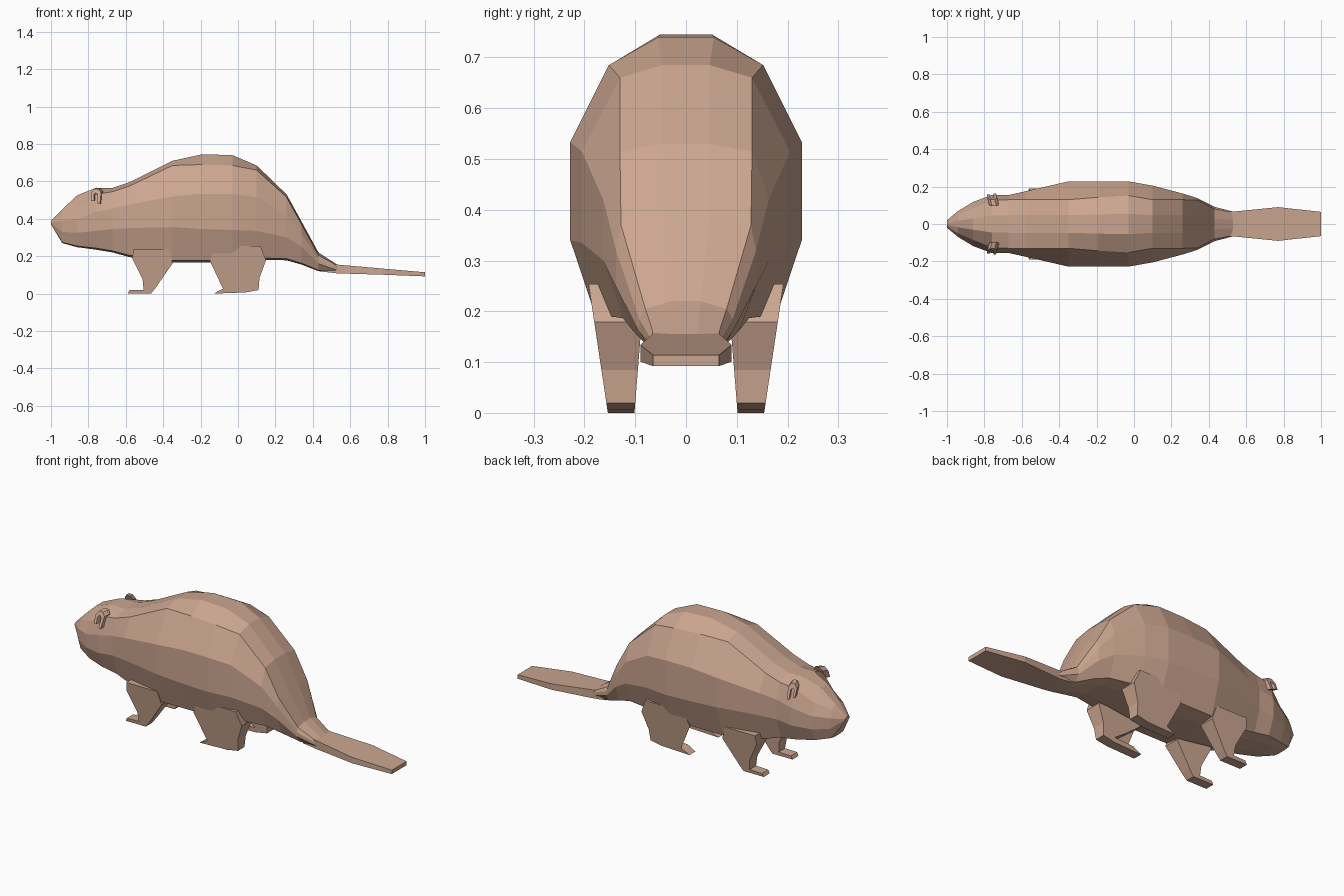
import bpy, bmesh

fur = bpy.data.materials.new("fur")
fur.diffuse_color = (0.60, 0.38, 0.28, 1)


def make_object(name, rings):
    """Skin a list of equal-length rings and cap both ends."""
    bm = bmesh.new()
    loops = [[bm.verts.new(p) for p in ring] for ring in rings]
    n = len(loops[0])
    for a, b in zip(loops, loops[1:]):
        for i in range(n):
            j = (i + 1) % n
            bm.faces.new((a[i], a[j], b[j], b[i]))
    bm.faces.new(loops[0])
    bm.faces.new(loops[-1])
    # long concave caps are split so they stay flat
    bmesh.ops.triangulate(bm, faces=[f for f in bm.faces if len(f.verts) > 4])
    bmesh.ops.recalc_face_normals(bm, faces=bm.faces)
    mesh = bpy.data.meshes.new(name)
    bm.to_mesh(mesh)
    bm.free()
    obj = bpy.data.objects.new(name, mesh)
    bpy.context.collection.objects.link(obj)
    mesh.materials.append(fur)
    return obj


def mirror_y(obj):
    mod = obj.modifiers.new("mirror", 'MIRROR')
    mod.use_axis = (False, True, False)
    mod.use_clip = False


# Body and head stations: x, back z, shoulder z, upper side z, lower side z,
# belly z, shoulder half width, full half width
stations = [
    (-1.00, .390, .386, .382, .378, .370, .012, .020),
    (-0.94, .450, .435, .390, .330, .270, .050, .070),
    (-0.86, .525, .460, .400, .325, .248, .085, .118),
    (-0.76, .565, .530, .435, .335, .235, .125, .155),
    (-0.67, .565, .545, .455, .345, .220, .130, .155),
    (-0.58, .595, .575, .475, .350, .195, .130, .175),
    (-0.35, .710, .685, .520, .355, .165, .130, .228),
    (-0.19, .745, .690, .533, .345, .165, .143, .228),
    (-0.03, .740, .685, .533, .340, .165, .152, .228),
    (0.10, .685, .660, .515, .335, .180, .130, .205),
    (0.26, .530, .515, .420, .300, .178, .130, .163),
    (0.34, .385, .370, .320, .250, .155, .128, .138),
    (0.43, .220, .205, .185, .160, .120, .080, .092),
    (0.53, .155, .150, .140, .125, .108, .062, .066),
]


def body_ring(x, zt, z2, z3, z4, zb, w2, w):
    half = [(.36 * w2, zt), (w2, z2), (w, z3), (w, z4), (.76 * w, zb + .012 * w / .228), (.35 * w, zb)]
    return [(x, y, z) for y, z in half] + [(x, -y, z) for y, z in reversed(half)]


make_object("body", [body_ring(*s) for s in stations])

# Flat paddle tail
tail = [(.45, .17, .118, .066), (.53, .155, .108, .066), (.77, .134, .101, .090), (1.0, .114, .092, .065)]
make_object("tail", [[(x, w, t), (x, w, b), (x, -w, b), (x, -w, t)] for x, t, b, w in tail])

# Legs: side profile (x, z) widened in y towards the body
front_leg = [(-.59, .004), (-.465, .004), (-.44, .035), (-.35, .165), (-.37, .24),
             (-.56, .24), (-.565, .19), (-.51, .08), (-.505, .024), (-.58, .022)]
hind_leg = [(-.13, .006), (.04, .012), (.11, .025), (.115, .09), (.15, .185), (.12, .26),
            (-.12, .26), (-.15, .18), (-.03, .085), (.04, .038), (-.08, .032)]
for name, profile in (("front_legs", front_leg), ("hind_legs", hind_leg)):
    low = min(z for x, z in profile)
    outer = [(x, .153 + .15 * z, z - low) for x, z in profile]
    inner = [(x, .102 - .08 * z, z - low) for x, z in profile]
    mirror_y(make_object(name, [inner, outer]))

# Ears: small cupped arches
arch = [(-.785, .50), (-.785, .545), (-.768, .566), (-.745, .564), (-.732, .545), (-.738, .485),
        (-.752, .485), (-.75, .535), (-.762, .545), (-.771, .535), (-.771, .50)]
ear_in = [(x + .01, .095 + .4 * (.566 - z), z) for x, z in arch]
ear_out = [(x, .130 + .4 * (.566 - z), z - .006) for x, z in arch]
mirror_y(make_object("ears", [ear_in, ear_out]))
# Ear back wall closing the cup
wall = arch[:6]
mirror_y(make_object("ear_backs", [
    [(x + .01, .095 + .4 * (.566 - z), z) for x, z in wall],
    [(x + .008, .105 + .4 * (.566 - z), z - .002) for x, z in wall]]))
